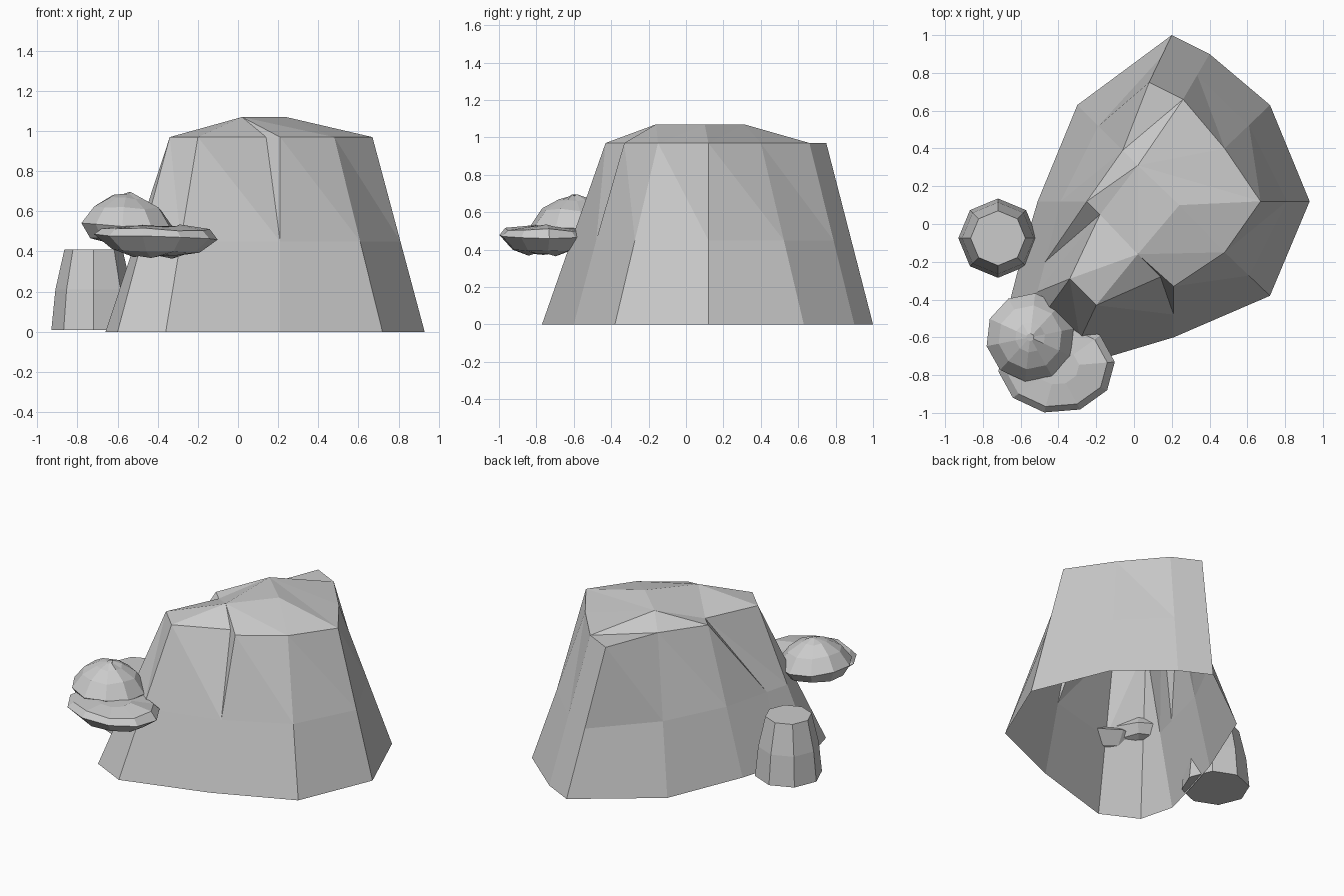
import bpy, bmesh, math, random

if "Cube" in bpy.data.objects:
    bpy.data.objects.remove(bpy.data.objects["Cube"])

random.seed(4)


def finish(bm, name):
    bmesh.ops.remove_doubles(bm, verts=bm.verts, dist=0.0005)
    bmesh.ops.recalc_face_normals(bm, faces=bm.faces)
    mesh = bpy.data.meshes.new(name)
    bm.to_mesh(mesh)
    bm.free()
    obj = bpy.data.objects.new(name, mesh)
    bpy.context.collection.objects.link(obj)
    return obj


def lathe(name, centre, profile, sides, squash=1.0, turn=0.0, jitter=0.0, tilt=0.0):
    """Faceted round body from (radius, z) rings, closed at both ends."""
    bm = bmesh.new()
    rings = []
    for r, z in profile:
        ring = []
        for i in range(sides):
            a = turn + math.tau * i / sides
            x, y = r * math.cos(a), r * squash * math.sin(a)
            ring.append(bm.verts.new((centre[0] + x, centre[1] + y,
                                      z + tilt * x + random.uniform(-jitter, jitter))))
        rings.append(ring)
    for lo, hi in zip(rings, rings[1:]):
        for i in range(sides):
            j = (i + 1) % sides
            bm.faces.new((lo[i], lo[j], hi[j], hi[i]))
    bm.faces.new(rings[0][::-1])
    bm.faces.new(rings[-1])
    return finish(bm, name)


# Stump wall: columns of (base xy, left rim xy, right rim xy, mid xy);
# where the rims differ a crack opens downwards to the middle vertex
columns = [
    ((0.93, 0.12), (0.67, 0.12), None, None),
    ((0.72, 0.63), (0.48, 0.40), None, None),
    ((0.40, 0.90), (0.26, 0.66), None, None),
    ((0.20, 1.00), (0.08, 0.75), None, None),
    ((-0.30, 0.63), (-0.06, 0.39), None, None),
    ((-0.51, 0.12), (-0.25, 0.12), None, None),
    ((-0.59, -0.15), (-0.25, 0.12), (-0.18, 0.05), (-0.47, -0.20)),
    ((-0.66, -0.42), (-0.34, -0.29), None, None),
    ((-0.60, -0.65), (-0.34, -0.29), None, None),
    ((-0.36, -0.77), (-0.20, -0.43), None, None),
    ((0.21, -0.60), (0.14, -0.28), (0.21, -0.33), (0.21, -0.48)),
    ((0.72, -0.38), (0.48, -0.15), None, None),
]
RIM, MID = 0.97, 0.45
bm = bmesh.new()
cols = []
for base, left, right, mid in columns:
    if mid is None:
        t = MID / RIM
        mid = [b + (c - b) * t for b, c in zip(base, left)]
    vb = bm.verts.new((*base, 0))
    vm = bm.verts.new((*mid, MID))
    vl = bm.verts.new((*left, RIM))
    vr = bm.verts.new((*right, RIM)) if right else vl
    cols.append((vb, vm, vl, vr))
for i, a in enumerate(cols):
    b = cols[(i + 1) % len(cols)]
    bm.faces.new((a[0], b[0], b[1], a[1]))
    if (a[3].co - b[2].co).length < 0.001:
        bm.faces.new((a[1], b[1], a[3]))
    else:
        bm.faces.new((a[1], b[1], a[3]))
        bm.faces.new((b[1], b[2], a[3]))
    if a[2] is not a[3]:
        bm.faces.new((a[1], a[3], a[2]))

# Stump top: three raised points joined to the rim
p1, p2, p3 = (bm.verts.new((x, y, 1.07)) for x, y in
              ((0.02, 0.31), (0.24, 0.10), (0.02, -0.16)))
L = [c[2] for c in cols]
R = [c[3] for c in cols]
for f in ((p1, p2, p3), (p2, L[0], p1), (p1, L[0], L[1]), (p1, L[1], L[2]),
          (p1, L[2], L[4]), (L[4], L[2], L[3]), (p1, L[4], L[5]),
          (p1, L[5], R[6]), (p1, R[6], p3), (p3, R[6], L[7]),
          (p3, L[7], L[9]), (p3, L[9], L[10]), (p3, L[10], R[10]),
          (p3, R[10], L[11]), (p3, L[11], p2), (p2, L[11], L[0])):
    bm.faces.new(f)
finish(bm, "stump")

# Small root stub beside the stump
lathe("small_stub", (-0.72, -0.075), [(0.21, 0.01), (0.19, 0.21), (0.145, 0.41)], 8)

# Two shelf mushrooms growing from the front corner
lathe("lower_mushroom", (-0.41, -0.755),
      [(0.11, 0.375), (0.22, 0.40), (0.31, 0.475), (0.27, 0.51), (0.12, 0.53)],
      10, squash=0.8, turn=0.1, jitter=0.01, tilt=-0.03)
lathe("upper_mushroom", (-0.55, -0.60),
      [(0.09, 0.43), (0.19, 0.46), (0.235, 0.53), (0.17, 0.62), (0.08, 0.67), (0.02, 0.69)],
      10, turn=0.2, jitter=0.008, tilt=-0.06)
